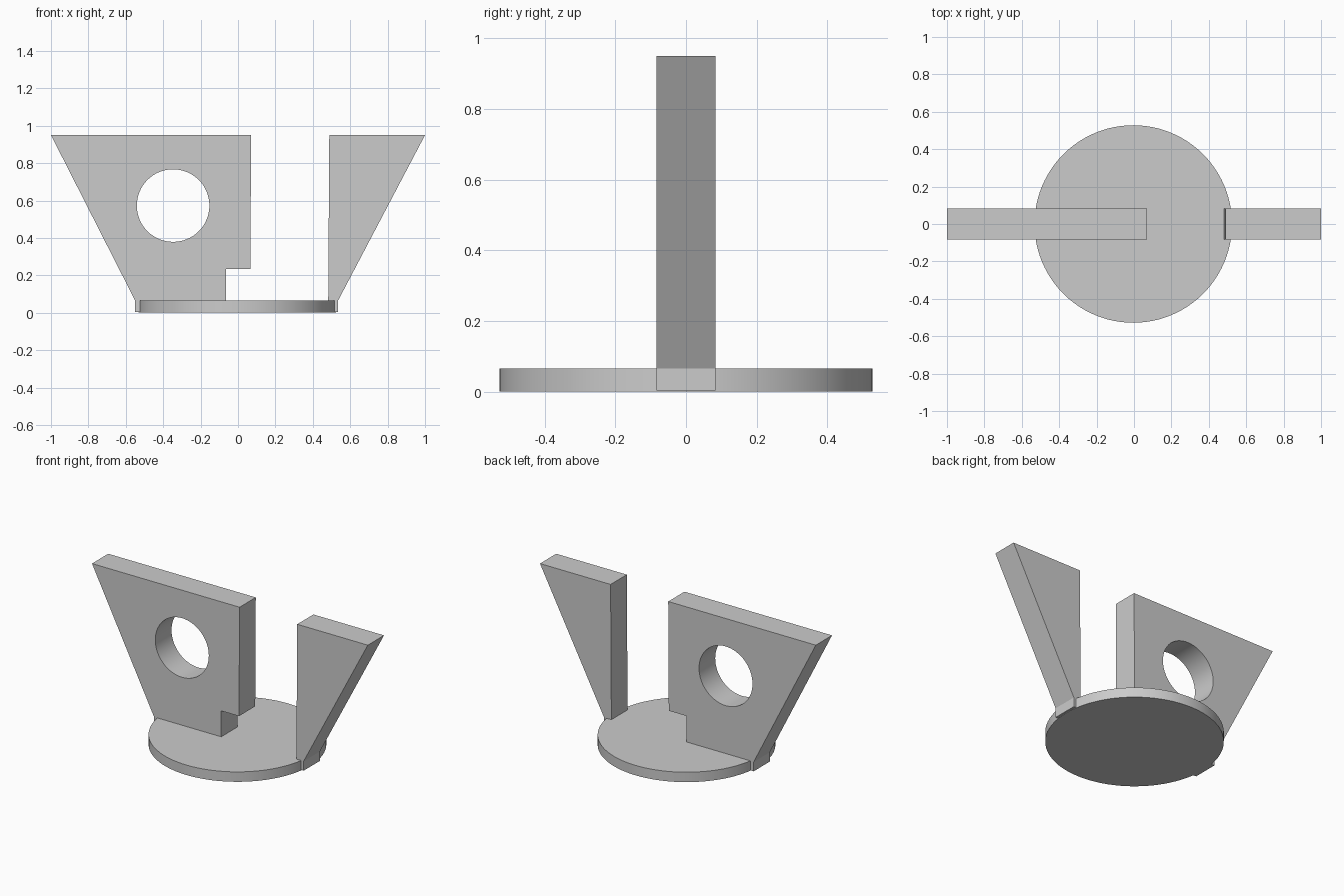
import bpy, bmesh

if "Cube" in bpy.data.objects:
    bpy.data.objects.remove(bpy.data.objects["Cube"])

Y0, Y1 = -0.084, 0.084


def prism(name, profile):
    """Extrude an x-z outline through the plate thickness."""
    bm = bmesh.new()
    face = bm.faces.new([bm.verts.new((x, Y0, z)) for x, z in profile])
    ext = bmesh.ops.extrude_face_region(bm, geom=[face])
    verts = [g for g in ext["geom"] if isinstance(g, bmesh.types.BMVert)]
    bmesh.ops.translate(bm, verts=verts, vec=(0, Y1 - Y0, 0))
    bmesh.ops.recalc_face_normals(bm, faces=bm.faces)
    me = bpy.data.meshes.new(name)
    bm.to_mesh(me)
    bm.free()
    ob = bpy.data.objects.new(name, me)
    bpy.context.collection.objects.link(ob)
    return ob


def cylinder(name, r, depth, loc, rot=(0, 0, 0), sides=96):
    bpy.ops.mesh.primitive_cylinder_add(vertices=sides, radius=r, depth=depth,
                                        location=loc, rotation=rot)
    ob = bpy.context.object
    ob.name = name
    return ob


def combine(target, other, operation):
    """Apply a boolean and discard the operand."""
    mod = target.modifiers.new(operation.title(), 'BOOLEAN')
    mod.operation = operation
    mod.solver = 'EXACT'
    mod.object = other
    bpy.context.view_layer.objects.active = target
    bpy.ops.object.modifier_apply(modifier=mod.name)
    bpy.data.objects.remove(other)


# Wide upright plate with stepped lower corner and round hole
wide_plate = prism("wide_plate", [(-1, 0.95), (0.07, 0.95), (0.066, 0.235), (-0.063, 0.235),
                                  (-0.063, 0.003), (-0.55, 0.003), (-0.55, 0.065)])
hole = cylinder("hole_cutter", 0.194, 1, (-0.347, 0, 0.573), (1.5707963, 0, 0), 64)
combine(wide_plate, hole, 'DIFFERENCE')

# Narrow upright plate
narrow_plate = prism("narrow_plate", [(0.488, 0.95), (1, 0.95), (0.535, 0.065),
                                      (0.535, 0.003), (0.482, 0.003)])

# Round base fused with both plates
stand = cylinder("stand", 0.528, 0.065, (-0.004, 0, 0.0325))
combine(stand, wide_plate, 'UNION')
combine(stand, narrow_plate, 'UNION')

bpy.ops.object.select_all(action='DESELECT')
stand.select_set(True)
bpy.context.view_layer.objects.active = stand
bpy.ops.object.shade_smooth_by_angle(angle=0.35)
